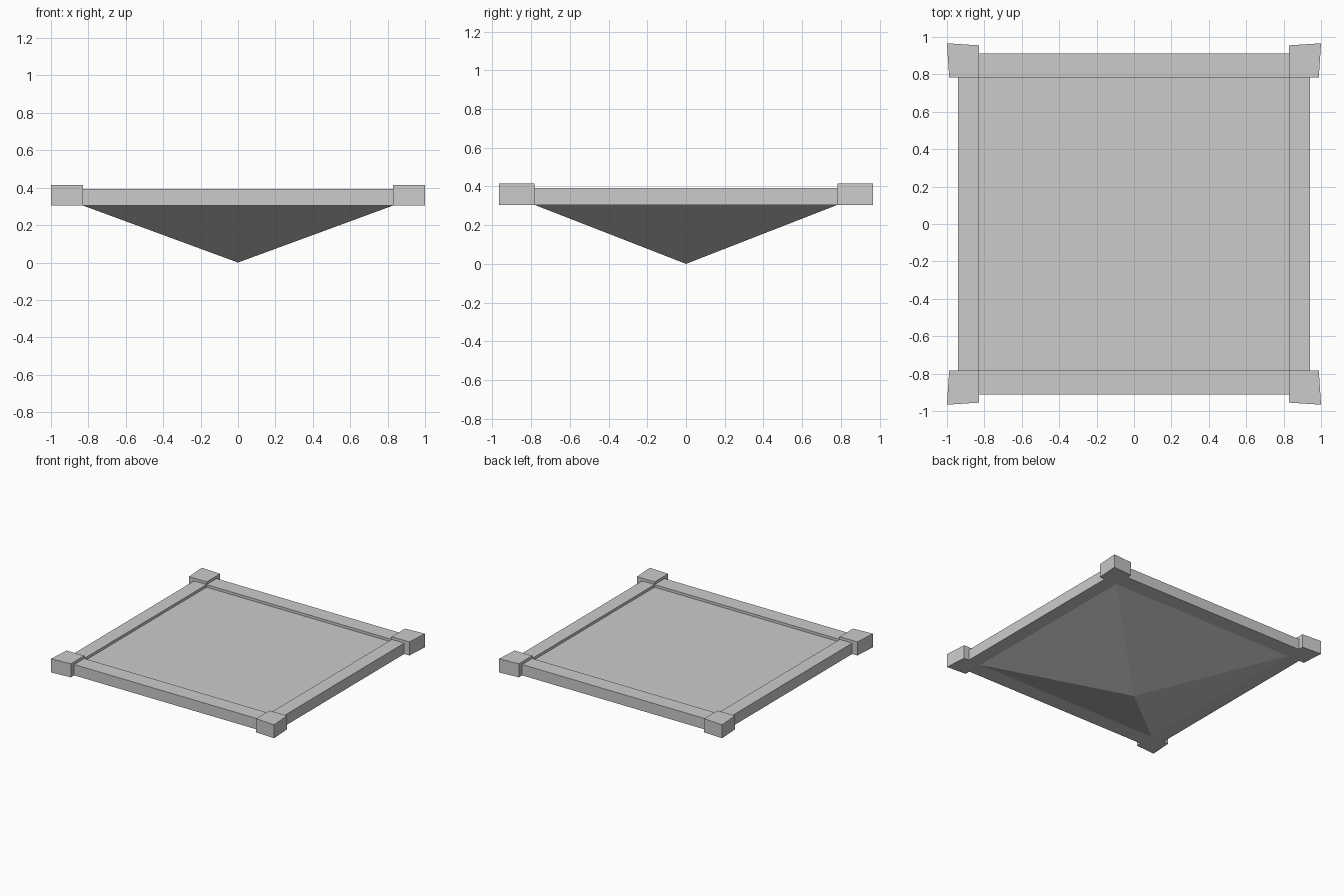
import bpy

if "Cube" in bpy.data.objects:
    bpy.data.objects.remove(bpy.data.objects["Cube"])

IX, IY = 0.83, 0.783        # inner opening half sizes
BASE = 0.305                # underside of the frame
RAIL_TOP, BLOCK_TOP, PANEL_TOP = 0.393, 0.415, 0.372


def add_mesh(name, verts, faces):
    me = bpy.data.meshes.new(name)
    me.from_pydata(verts, [], faces)
    ob = bpy.data.objects.new(name, me)
    bpy.context.collection.objects.link(ob)
    return ob


def prism(name, outline, z0, z1):
    # Extrude a plan outline, listed counter-clockwise
    n = len(outline)
    verts = [(x, y, z) for z in (z0, z1) for x, y in outline]
    faces = [tuple(reversed(range(n))), tuple(range(n, 2 * n))]
    faces += [(i, (i + 1) % n, n + (i + 1) % n, n + i) for i in range(n)]
    return add_mesh(name, verts, faces)


def rect(x0, y0, x1, y1):
    return [(x0, y0), (x1, y0), (x1, y1), (x0, y1)]


# Recessed panel with inverted pyramid beneath
square = rect(-IX, -IY, IX, IY)
verts = [(x, y, z) for z in (BASE, PANEL_TOP) for x, y in square] + [(0, 0, 0)]
faces = [(4, 5, 6, 7)]
for i in range(4):
    j = (i + 1) % 4
    faces += [(i, j, j + 4, i + 4), (8, j, i)]
add_mesh("panel_with_pyramid_base", verts, faces)

# Edge rails
prism("rail_back", rect(-IX, IY, IX, 0.912), BASE, RAIL_TOP)
prism("rail_front", rect(-IX, -0.912, IX, -IY), BASE, RAIL_TOP)
prism("rail_right", rect(IX, -IY, 0.942, IY), BASE, RAIL_TOP)
prism("rail_left", rect(-0.942, -IY, -IX, IY), BASE, RAIL_TOP)

# Flared corner blocks
corner = [(IX, IY), (0.988, IY), (1.0, 0.966), (IX, 0.955)]
for sx, xname in ((1, "right"), (-1, "left")):
    for sy, yname in ((1, "back"), (-1, "front")):
        pts = [(x * sx, y * sy) for x, y in corner]
        if sx * sy < 0:
            pts.reverse()
        prism(f"corner_block_{yname}_{xname}", pts, BASE, BLOCK_TOP)
